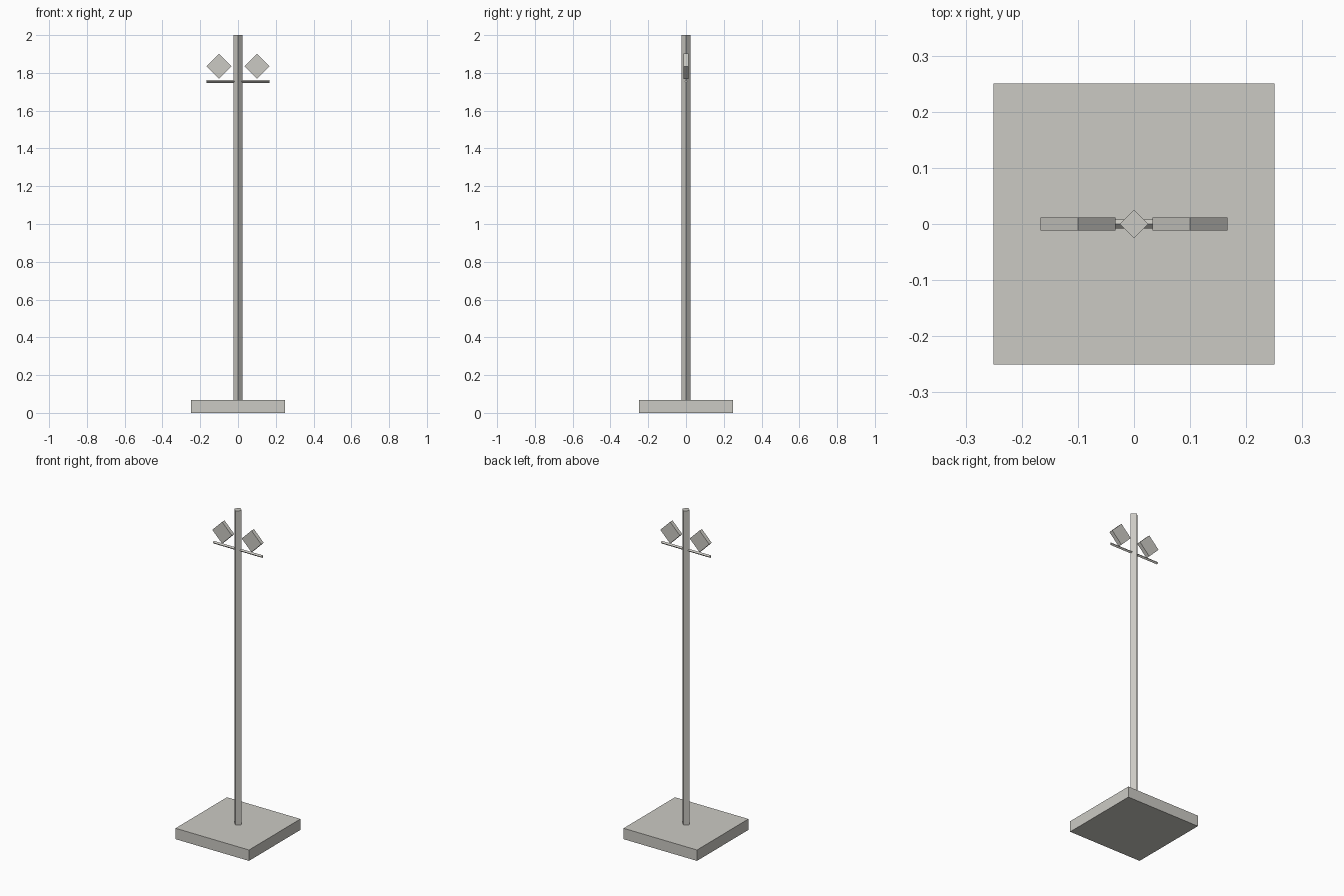
import bpy
import math

if "Cube" in bpy.data.objects:
    bpy.data.objects.remove(bpy.data.objects["Cube"], do_unlink=True)

grey = bpy.data.materials.new("warm_grey")
grey.use_nodes = True
colour = (0.6, 0.59, 0.55, 1)
grey.diffuse_color = colour
grey.node_tree.nodes["Principled BSDF"].inputs["Base Color"].default_value = colour


def finish(name):
    obj = bpy.context.object
    obj.name = name
    obj.data.materials.append(grey)
    return obj


def box(name, size, location, rotation=(0, 0, 0)):
    bpy.ops.mesh.primitive_cube_add(size=1, location=location, rotation=rotation)
    obj = finish(name)
    obj.scale = size
    return obj


def diamond_rod(name, radius, length, location, rotation=(0, 0, 0)):
    bpy.ops.mesh.primitive_cylinder_add(vertices=4, radius=radius, depth=length,
                                        location=location, rotation=rotation)
    return finish(name)


# Square foot and four-sided pole
box("base", (0.5, 0.5, 0.067), (0, 0, 0.0335))
diamond_rod("pole", 0.025, 1.933, (0, 0, 1.0335))

# Thin crossbar through the pole
diamond_rod("crossbar", 0.0083, 0.333, (0, 0, 1.755), (0, math.pi / 2, 0))

# Square panels standing on one corner, either side of the pole
for side, x in (("left", 0.1), ("right", -0.1)):
    box(side + "_panel", (0.0943, 0.024, 0.0943), (x, 0, 1.835), (0, math.pi / 4, 0))
